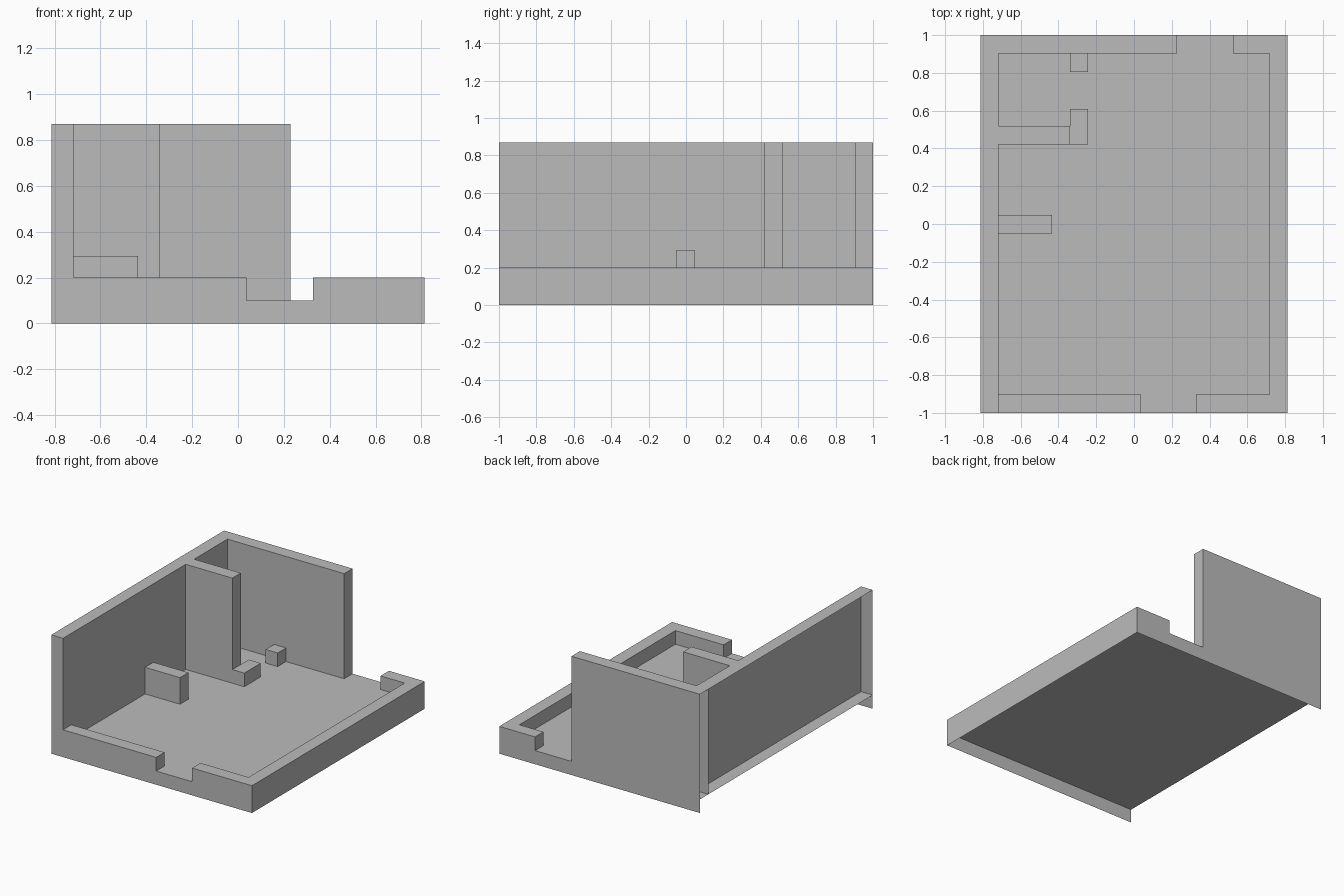
import bpy, bmesh
from mathutils import Vector

if "Cube" in bpy.data.objects:
    bpy.data.objects.remove(bpy.data.objects["Cube"], do_unlink=True)

mat = bpy.data.materials.new("plain grey")
mat.use_nodes = True
grey = (0.5, 0.5, 0.5, 1)
mat.diffuse_color = grey
mat.node_tree.nodes["Principled BSDF"].inputs["Base Color"].default_value = grey

DOWN, OUTER = Vector((0, 0, -1)), Vector((-1, 0, 0))


def block(name, x, y, z, open_sides=(DOWN,)):
    """Box between the given ranges, without the faces on its open sides."""
    bm = bmesh.new()
    bmesh.ops.create_cube(bm, size=1)
    for v in bm.verts:
        for i, (lo, hi) in enumerate((x, y, z)):
            v.co[i] = hi if v.co[i] > 0 else lo
    bm.normal_update()
    gone = [f for f in bm.faces if any(f.normal.dot(d) > 0.9 for d in open_sides)]
    bmesh.ops.delete(bm, geom=gone, context='FACES')
    me = bpy.data.meshes.new(name)
    bm.to_mesh(me)
    bm.free()
    me.materials.append(mat)
    ob = bpy.data.objects.new(name, me)
    bpy.context.collection.objects.link(ob)
    return ob


W, IN = 0.813, 0.718           # outer and inner half width
FLOOR, LOW, TALL = 0.1, 0.2, 0.87
FRONT, BACK = (-1, -0.903), (0.903, 1)
low, tall = (FLOOR, LOW), (FLOOR, TALL)
shell = (DOWN, OUTER)

# Floor slab, an open shell underneath and along one side
block("floor", (-W, W), (-1, 1), (0, FLOOR), shell)

# Tall walls, hollow along the outer side
block("tall_side_wall", (-W, -IN), (-1, BACK[0]), tall, shell)
block("tall_back_wall", (-W, 0.228), BACK, tall, shell)
block("partition_wall", (-IN, -0.34), (0.42, 0.518), tall)

# Low walls with door gaps at front and back
block("low_side_wall", (IN, W), (-1, 1), low)
block("low_front_wall_long", (-IN, 0.037), FRONT, low)
block("low_front_wall_short", (0.328, IN), FRONT, low)
block("low_back_wall", (0.523, IN), BACK, low)

# Door stubs and the half-height divider
block("partition_stub", (-0.34, -0.243), (0.42, 0.61), low)
block("back_stub", (-0.34, -0.243), (0.806, BACK[0]), low)
block("divider", (-IN, -0.435), (-0.05, 0.047), (FLOOR, 0.295))
